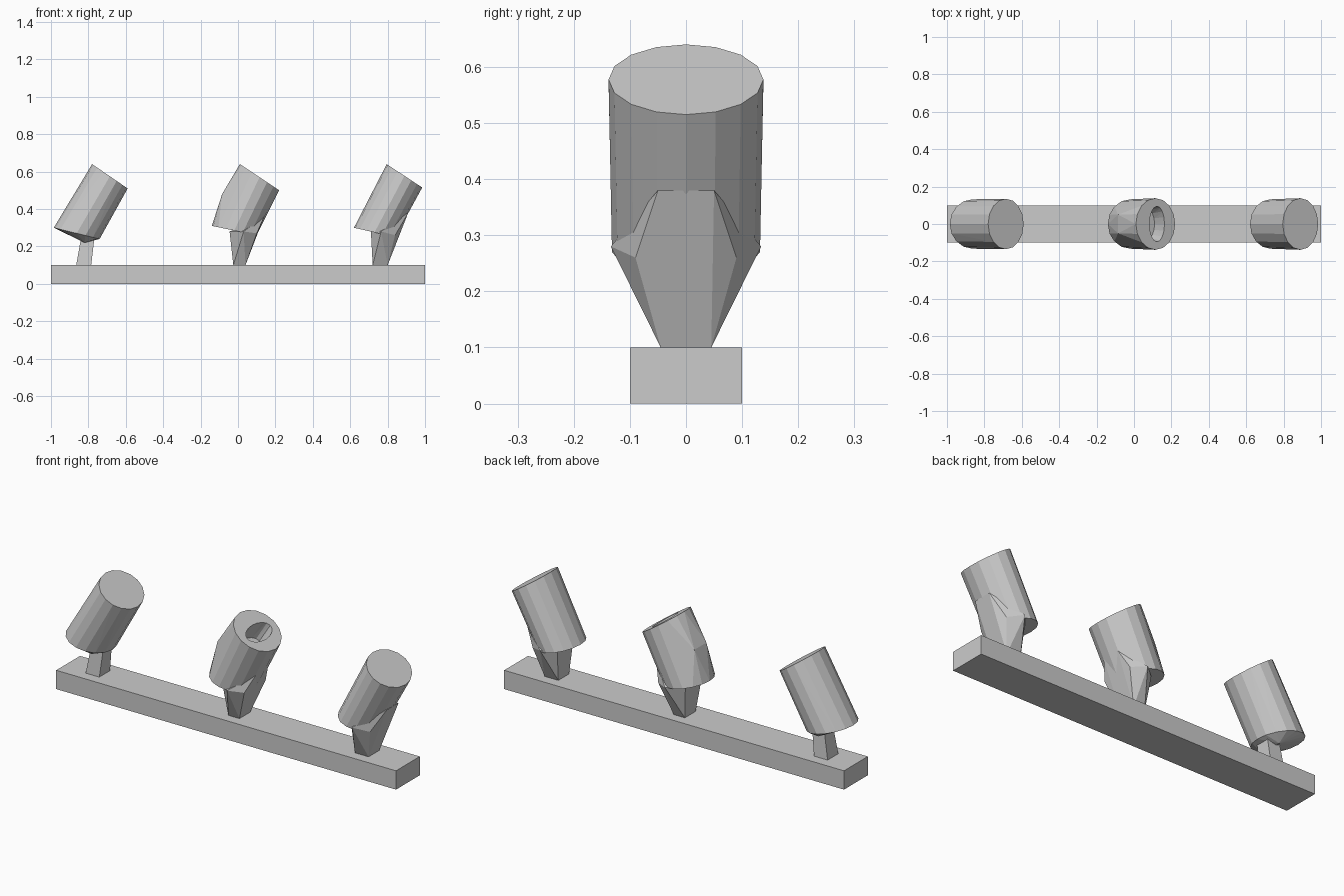
import bpy, bmesh
from math import cos, sin, pi
from mathutils import Vector

if "Cube" in bpy.data.objects:
    bpy.data.objects.remove(bpy.data.objects["Cube"])


def hull(name, points):
    """Flat-faced convex solid wrapped around the given points."""
    bm = bmesh.new()
    for p in points:
        bm.verts.new(p)
    res = bmesh.ops.convex_hull(bm, input=bm.verts)
    junk = {g for g in res["geom_interior"] + res["geom_unused"]
            if isinstance(g, bmesh.types.BMVert)}
    bmesh.ops.delete(bm, geom=list(junk), context='VERTS')
    bmesh.ops.dissolve_limit(bm, angle_limit=0.02, verts=bm.verts, edges=bm.edges)
    bmesh.ops.recalc_face_normals(bm, faces=bm.faces)
    me = bpy.data.meshes.new(name)
    bm.to_mesh(me)
    bm.free()
    ob = bpy.data.objects.new(name, me)
    bpy.context.collection.objects.link(ob)
    return ob


def ring(a, b, half_y, n=16):
    """Elliptical ring whose side view runs from a to b in x, z."""
    a, b = Vector((a[0], 0, a[1])), Vector((b[0], 0, b[1]))
    c, r = (a + b) / 2, (b - a) / 2
    return [c + r * cos(2 * pi * i / n) + Vector((0, half_y * sin(2 * pi * i / n), 0))
            for i in range(n)]


def pair(x, y, z):
    return [(x, -y, z), (x, y, z)]


# Mounting rail
hull("rail", [p for x in (-1, 1) for z in (0, 0.1) for p in pair(x, 0.1, z)])

# Left lamp: plain can on a slim post
hull("left_lamp_can", ring((-0.78, 0.64), (-0.59, 0.51), 0.135)
     + ring((-0.985, 0.30), (-0.74, 0.24), 0.132) + pair(-0.82, 0.06, 0.22))
hull("left_post", pair(-0.865, 0.045, 0.1) + pair(-0.785, 0.045, 0.1)
     + pair(-0.835, 0.035, 0.27) + pair(-0.765, 0.035, 0.27))

# Middle lamp: can with a recessed pocket in its end
mid = hull("middle_lamp_can", ring((0.01, 0.64), (0.22, 0.50), 0.138)
           + ring((-0.14, 0.31), (0.10, 0.26), 0.132) + pair(-0.085, 0.05, 0.48))
cut = hull("pocket_cutter", ring((0.10, 0.62), (0.18, 0.567), 0.10)
           + ring((0.03, 0.50), (0.11, 0.447), 0.08))
mod = mid.modifiers.new("pocket", 'BOOLEAN')
mod.operation = 'DIFFERENCE'
mod.object = cut
cut.hide_render = True
cut.hide_viewport = True
hull("middle_post", pair(-0.025, 0.045, 0.1) + pair(0.04, 0.045, 0.1)
     + pair(-0.045, 0.07, 0.28) + pair(0.03, 0.134, 0.28)
     + pair(0.10, 0.09, 0.27) + pair(0.14, 0.05, 0.36))

# Right lamp: can on a flared post
hull("right_lamp_can", ring((0.795, 0.64), (0.985, 0.515), 0.138)
     + ring((0.62, 0.30), (0.84, 0.25), 0.132))
hull("right_post", pair(0.72, 0.045, 0.1) + pair(0.80, 0.045, 0.1)
     + pair(0.71, 0.07, 0.29) + pair(0.765, 0.134, 0.28)
     + pair(0.84, 0.09, 0.26) + pair(0.91, 0.05, 0.38))
